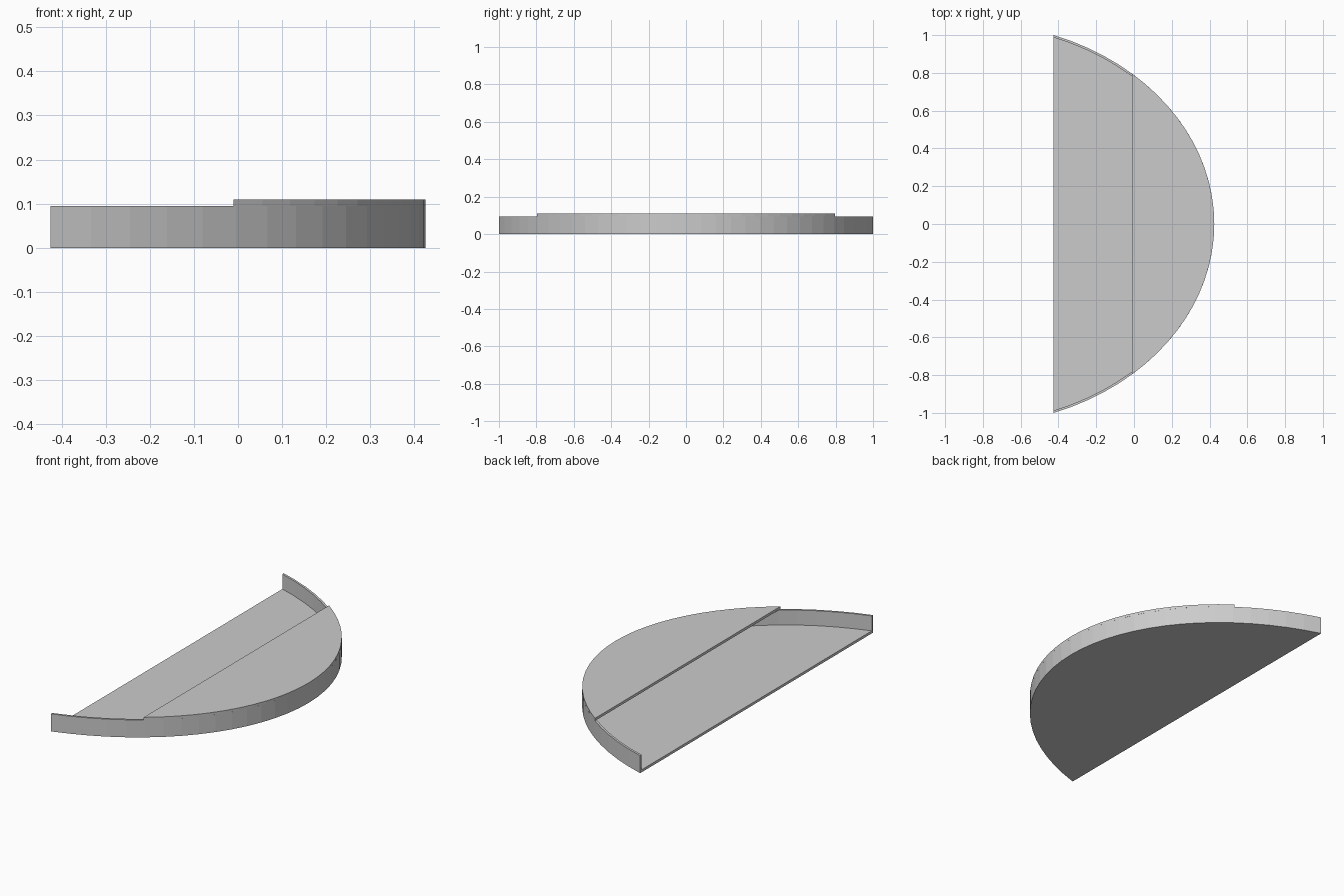
import bpy, bmesh, math

cube = bpy.data.objects.get("Cube")
if cube:
    bpy.data.objects.remove(cube, do_unlink=True)

grey = bpy.data.materials.new("plain grey")
grey.use_nodes = True
grey.diffuse_color = (0.6, 0.6, 0.6, 1)
grey.node_tree.nodes["Principled BSDF"].inputs["Base Color"].default_value = (0.6, 0.6, 0.6, 1)

A, B, CX = 1.30, 1.066, -0.875      # ellipse half axes and centre
BACK, COVER_EDGE = -0.425, -0.01    # straight edges of tray and cover
PLATE, RIM, TOP, WALL = 0.014, 0.095, 0.109, 0.012


def arc(x_cut, steps, inset=0.0):
    """Elliptical arc running from front to back, ending on the line x = x_cut."""
    a, b = A - inset, B - inset
    t = math.acos((x_cut - CX) / a)
    angles = [t * (2 * i / steps - 1) for i in range(steps + 1)]
    return [(CX + a * math.cos(v), b * math.sin(v)) for v in angles]


def finish(name, bm):
    bmesh.ops.recalc_face_normals(bm, faces=bm.faces)
    mesh = bpy.data.meshes.new(name)
    bm.to_mesh(mesh)
    bm.free()
    mesh.materials.append(grey)
    obj = bpy.data.objects.new(name, mesh)
    bpy.context.collection.objects.link(obj)


def plate(name, outline, z0, z1):
    bm = bmesh.new()
    face = bm.faces.new([bm.verts.new((x, y, z0)) for x, y in outline])
    new = bmesh.ops.extrude_face_region(bm, geom=[face])["geom"]
    top = [v for v in new if isinstance(v, bmesh.types.BMVert)]
    bmesh.ops.translate(bm, verts=top, vec=(0, 0, z1 - z0))
    finish(name, bm)


def curved_wall(name, outer, inner, z0, z1):
    bm = bmesh.new()
    rings = [[bm.verts.new(p) for p in ((*o, z0), (*o, z1), (*i, z1), (*i, z0))]
             for o, i in zip(outer, inner)]
    for r, s in zip(rings, rings[1:]):
        for k in range(4):
            n = (k + 1) % 4
            bm.faces.new((r[k], r[n], s[n], s[k]))
    bm.faces.new(rings[0])
    bm.faces.new(rings[-1])
    finish(name, bm)


# Half-moon floor, thin rim around the curve, and cover over the rounded end
plate("tray_floor", arc(BACK, 32), 0, PLATE)
curved_wall("curved_rim", arc(BACK, 32), arc(BACK, 32, WALL), PLATE, RIM)
plate("top_cover", arc(COVER_EDGE, 24), RIM, TOP)
